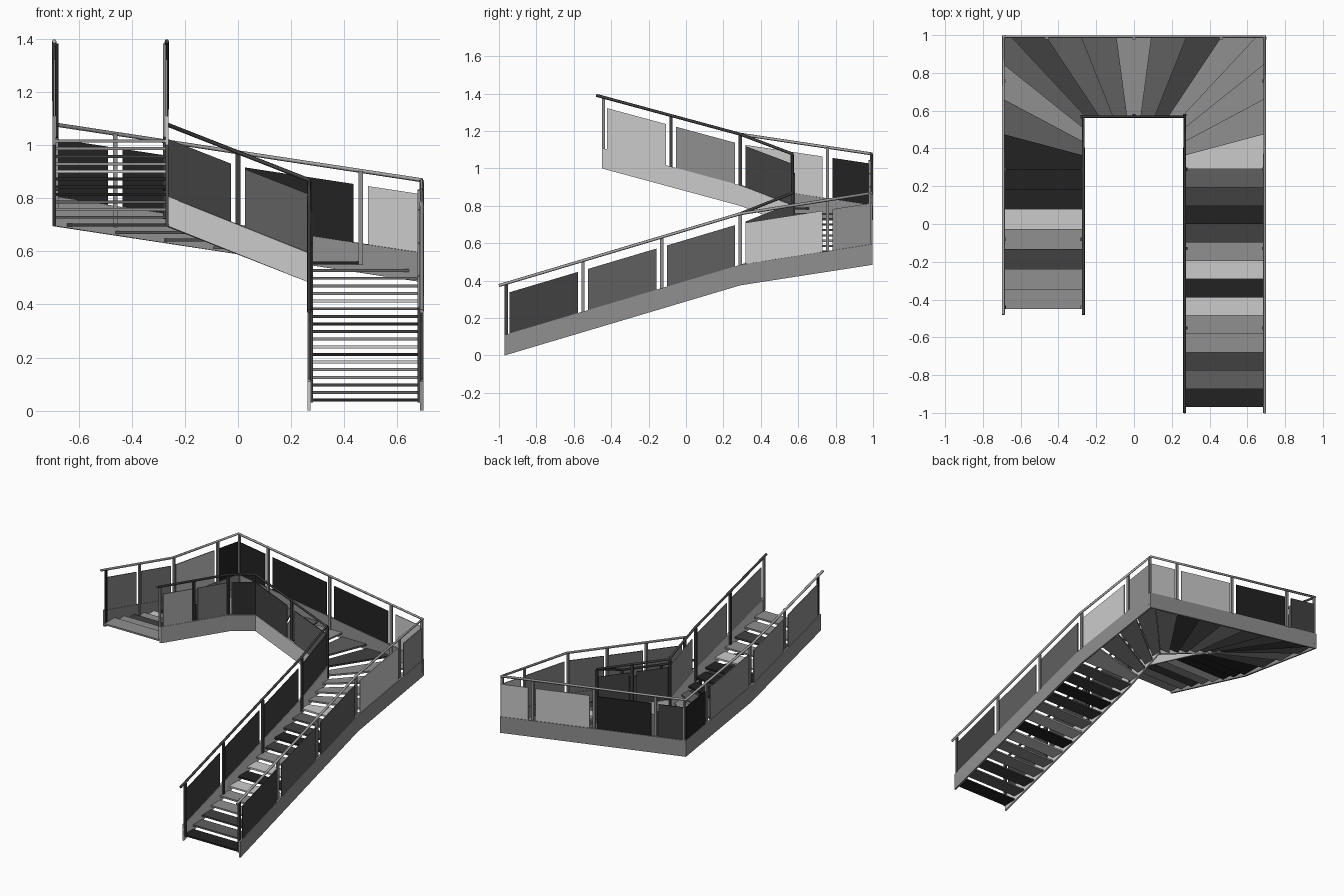
import bpy, bmesh
from mathutils import Vector

cube = bpy.data.objects.get("Cube")
if cube:
    bpy.data.objects.remove(cube, do_unlink=True)

# Colours
def material(name, v):
    m = bpy.data.materials.new(name)
    m.use_nodes = True
    m.diffuse_color = (v, v, v, 1)
    bsdf = m.node_tree.nodes["Principled BSDF"]
    bsdf.inputs["Base Color"].default_value = (v, v, v, 1)
    bsdf.inputs["Roughness"].default_value = 0.8
    return m

MATS = {
    "L": material("light grey", 0.60),
    "R": material("rail grey", 0.38),
    "M": material("mid grey", 0.28),
    "S": material("slate grey", 0.115),
    "D": material("dark grey", 0.052),
    "B": material("near black", 0.016),
}

def add_mesh(name, bm, keys):
    bmesh.ops.recalc_face_normals(bm, faces=bm.faces)
    me = bpy.data.meshes.new(name)
    bm.to_mesh(me)
    bm.free()
    for k in keys:
        me.materials.append(MATS[k])
    ob = bpy.data.objects.new(name, me)
    bpy.context.collection.objects.link(ob)
    return ob

FOOT, KINK, TOP = -0.97, 0.29, -0.45      # plan positions along y
RISE, STEP0 = 0.0287, 0.045               # step height, first step top
BAND, PANEL, RAIL = 0.11, 0.22, 0.383     # heights above the stringer's lower edge

def route(x, back, lift=0.0, extra=0.0):
    """Six points of the U-shaped climb at half width x and rear line y = back."""
    pts = [(x, FOOT - extra, -extra * 0.298), (x, KINK, 0.375), (x, back, 0.485),
           (-x, back, 0.695), (-x, KINK, 0.80), (-x, TOP - extra, 1.0 + extra * 0.27)]
    return [Vector((a, b, c + lift)) for a, b, c in pts]

# Box standing on a sloping line from p to q; right and left sides may differ in colour
def wall(name, p, q, z0, z1, thick, right, left):
    d = (q - p).xy.normalized()
    n = Vector((d.y, -d.x, 0)) * thick / 2
    bm = bmesh.new()
    rings = []
    for c in (p, q):
        rings.append([bm.verts.new(c + s * n + Vector((0, 0, z)))
                      for s, z in ((1, z0), (1, z1), (-1, z1), (-1, z0))])
    a, b = rings
    bm.faces.new(a)
    bm.faces.new(b[::-1])
    for i in range(4):
        j = (i + 1) % 4
        f = bm.faces.new((a[i], b[i], b[j], a[j]))
        f.material_index = 1 if i == 2 else 0
    return add_mesh(name, bm, (right, left))

# Mitred stringer following the whole climb
def stringer(name, x, back, key, t=0.006):
    bm = bmesh.new()
    rings = []
    for o, i in zip(route(x + t, back + t), route(x - t, back - t)):
        up = Vector((0, 0, BAND))
        rings.append([bm.verts.new(v) for v in (o, o + up, i + up, i)])
    for a, b in zip(rings, rings[1:]):
        for i in range(4):
            j = (i + 1) % 4
            bm.faces.new((a[i], b[i], b[j], a[j]))
    bm.faces.new(rings[0])
    bm.faces.new(rings[-1])
    add_mesh(name, bm, key)

# Round handrail
def handrail(name, x, back, key):
    cu = bpy.data.curves.new(name, "CURVE")
    cu.dimensions = "3D"
    cu.bevel_depth = 0.008
    cu.bevel_resolution = 2
    cu.use_fill_caps = True
    sp = cu.splines.new("POLY")
    pts = route(x, back, RAIL, 0.03)
    sp.points.add(len(pts) - 1)
    for sp_pt, p in zip(sp.points, pts):
        sp_pt.co = (*p, 1)
    cu.materials.append(MATS[key])
    bpy.context.collection.objects.link(bpy.data.objects.new(name, cu))

# Posts and infill panels; side = +1 puts posts on the right of the climb
def balustrade(name, x, back, side, post_key, end_keys, layout):
    pts = route(x, back)
    for s, (stops, colours) in enumerate(layout):
        p, q = pts[s], pts[s + 1]
        length = (q - p).xy.length
        d = (q - p) / length
        n = Vector((d.y, -d.x, 0)).normalized() * side * 0.009
        for k, f in enumerate(stops):
            if k == len(stops) - 1 and s < 4:
                continue
            first, last = s == 0 and k == 0, s == 4 and k == len(stops) - 1
            key = end_keys[0] if first else end_keys[1] if last else post_key
            c = p.lerp(q, f) + n + d * (0.009 if first else -0.009 if last else 0)
            wall(name + "_post", c - d * 0.009, c + d * 0.009, 0.03, RAIL, 0.012, key, key)
        for k, (right, left) in enumerate(colours):
            at_corner_a = k == 0 and s in (2, 3)
            at_corner_b = k == len(colours) - 1 and s in (1, 2)
            a = p.lerp(q, stops[k]) + d * (0.004 if at_corner_a else 0.027)
            b = p.lerp(q, stops[k + 1]) - d * (0.004 if at_corner_b else 0.027)
            wall(name + "_panel", a, b, BAND, BAND + PANEL, 0.006, right, left)

thirds, halves, whole = (0, 0.333, 0.667, 1), (0, 0.5, 1), (0, 1)
OUTER, INNER = (0.692, 0.992), (0.268, 0.568)

stringer("outer_stringer", *OUTER, "M")
stringer("inner_stringer", *INNER, "L")
handrail("outer_handrail", *OUTER, "R")
handrail("inner_handrail", *INNER, "D")

# Each pair is the panel's right and left face colour, walking upwards
balustrade("outer", *OUTER, -1, "M", "DB", [
    (thirds, ("DM", "SM", "SM")),
    ((0, 0.665, 1), ("LM", "ML")),
    ((0, 0.166, 0.5, 0.834, 1), ("LL", "LB", "BB", "DB")),
    ((0, 0.335, 1), ("BB", "ML")),
    (halves, ("MM", "MM")),
])
balustrade("inner", *INNER, 1, "D", "DM", [
    (thirds, ("DS", "DS", "DS")),
    (whole, ("DD",)),
    (halves, ("DS", "DD")),
    (whole, ("MD",)),
    (halves, ("MM", "ML")),
])

# Treads
step = 0

def tread(outline, key, t=0.011):
    global step
    z = STEP0 + RISE * step
    bm = bmesh.new()
    face = bm.faces.new([bm.verts.new((p.x, p.y, z)) for p in outline])
    ext = bmesh.ops.extrude_face_region(bm, geom=[face])
    bmesh.ops.translate(bm, vec=(0, 0, -t),
                        verts=[v for v in ext["geom"] if isinstance(v, bmesh.types.BMVert)])
    add_mesh("tread", bm, key)
    step += 1

OUT, IN = route(0.686, 0.986), route(0.274, 0.574)

def straight(p, q, r, s, keys):
    n = len(keys)
    for i, key in enumerate(keys):
        a, b = i / n, (i + 1) / n
        tread([p.lerp(q, a), p.lerp(q, b), r.lerp(s, b), r.lerp(s, a)], key)

# Points of the turning part between two fractions of its length, corners included
def stretch(pts, f0, f1):
    pts = [Vector((p.x, p.y, 0)) for p in pts[1:5]]
    lens = [(b - a).length for a, b in zip(pts, pts[1:])]
    total, run, found = sum(lens), 0, []
    for a, b, l in zip(pts, pts[1:], lens):
        lo, hi = max(f0 * total, run), min(f1 * total, run + l)
        if hi - lo > 1e-5:
            if not found:
                found.append(a.lerp(b, (lo - run) / l))
            found.append(a.lerp(b, (hi - run) / l))
        run += l
    return found

straight(OUT[0], OUT[1], IN[0], IN[1], "BSDMMLBLMDBDS")
winders = "LMMMMDSMSSDSMSB"
for i, key in enumerate(winders):
    f0, f1 = i / len(winders), (i + 1) / len(winders)
    tread(stretch(OUT, f0, f1) + stretch(IN, f0, f1)[::-1], key)
straight(OUT[4], OUT[5], IN[4], IN[5], "BBLMDMM")
